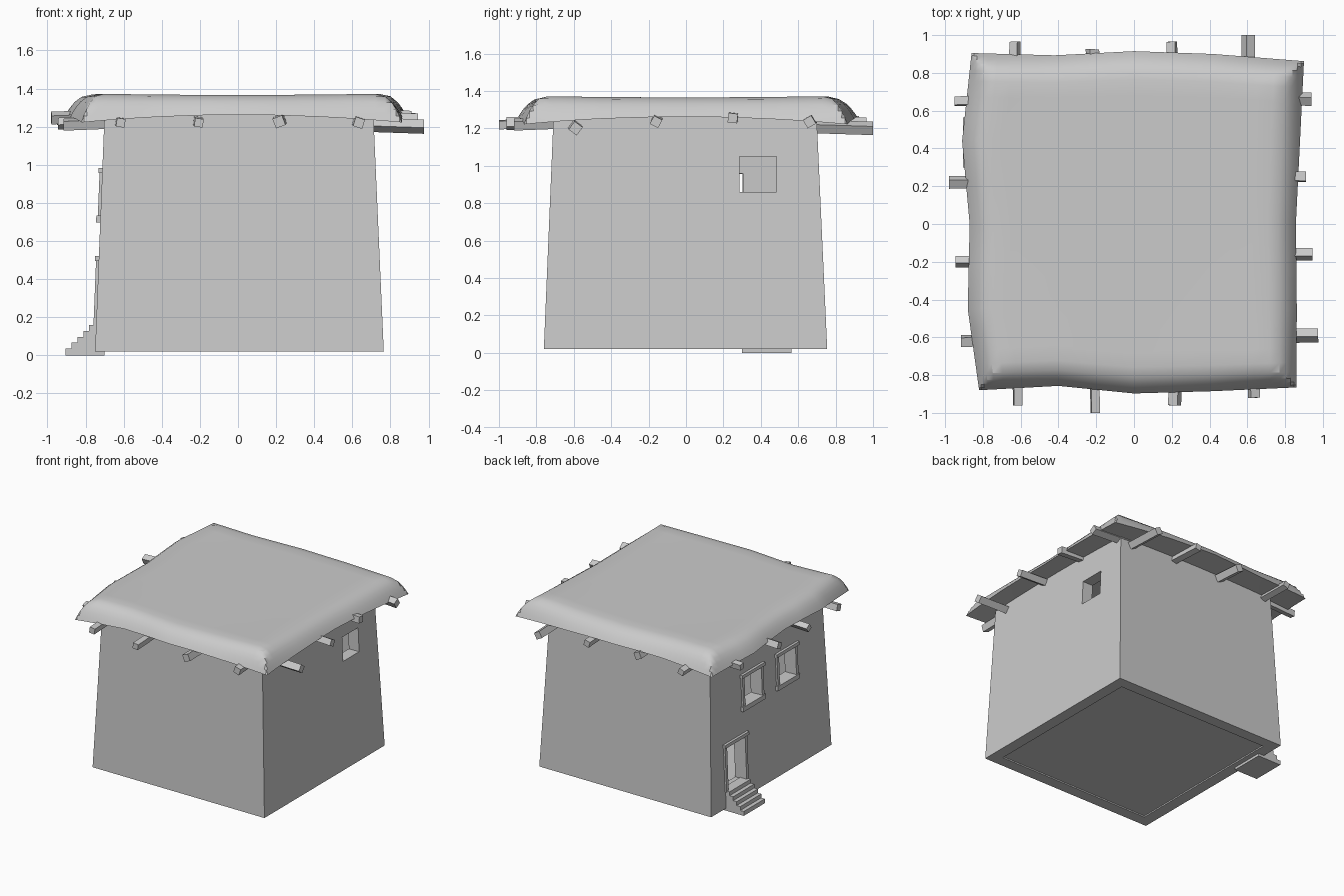
import bpy, bmesh, math, random
from mathutils import Vector, Matrix

if "Cube" in bpy.data.objects:
    bpy.data.objects.remove(bpy.data.objects["Cube"])

random.seed(4)

def make(name, verts, faces):
    me = bpy.data.meshes.new(name)
    bm = bmesh.new()
    vs = [bm.verts.new(v) for v in verts]
    for f in faces:
        bm.faces.new([vs[i] for i in f])
    bmesh.ops.remove_doubles(bm, verts=bm.verts, dist=1e-5)
    bmesh.ops.recalc_face_normals(bm, faces=bm.faces)
    bm.to_mesh(me)
    bm.free()
    ob = bpy.data.objects.new(name, me)
    bpy.context.collection.objects.link(ob)
    return ob

BOX = [(0, 1, 3, 2), (4, 6, 7, 5), (0, 4, 5, 1), (2, 3, 7, 6), (0, 2, 6, 4), (1, 5, 7, 3)]

def box(name, x0, x1, y0, y1, z0, z1):
    return make(name, [(x, y, z) for x in (x0, x1) for y in (y0, y1) for z in (z0, z1)], BOX)

# Tapered hollow walls
def loop(x0, x1, y0, y1, z):
    return [(x0, y0, z), (x1, y0, z), (x1, y1, z), (x0, y1, z)]

B, T, W = 0.02, 1.27, 0.09
wall_v = (loop(-.75, .765, -.76, .755, B) + loop(-.70, .71, -.708, .698, T)
          + loop(-.70 + W, .71 - W, -.708 + W, .698 - W, T)
          + loop(-.75 + W, .765 - W, -.76 + W, .755 - W, B))
wall_f = [(r * 4 + i, r * 4 + (i + 1) % 4, (r + 1) % 4 * 4 + (i + 1) % 4, (r + 1) % 4 * 4 + i)
          for r in range(4) for i in range(4)]
walls = make("walls", wall_v, wall_f)

# Openings: door and two windows on the left wall, one window on the right
WINDOWS = [(.085, .305), (-.345, -.13)]
WZ = (.73, .96)
DOOR = (.315, .55, .15, .50)
holes = [box("cut", -1, -.5, a, b, *WZ) for a, b in WINDOWS]
holes.append(box("cut", -1, -.5, *DOOR))
holes.append(box("cut", .5, 1, .285, .485, .86, 1.05))
bpy.context.view_layer.objects.active = walls
for h in holes:
    m = walls.modifiers.new("opening", 'BOOLEAN')
    m.operation, m.solver, m.object = 'DIFFERENCE', 'EXACT', h
    bpy.ops.object.modifier_apply(modifier=m.name)
    bpy.data.objects.remove(h)

# Floor set just above the wall base
box("floor", -.662, .677, -.672, .667, .03, .14)

# Timber frames, standing slightly proud of the leaning left wall
def wall_x(z):
    return -.75 + .05 * (z - B) / (T - B)

def timber(name, y0, y1, z0, z1, proud=.014):
    v = [(wall_x(z) + dx, y, z) for dx in (-proud, .04) for y in (y0, y1) for z in (z0, z1)]
    return make(name, v, BOX)

def frame(name, y0, y1, z0, z1, sill):
    t = .022
    timber(name + "_jamb", y0 - t, y0 + .004, z0, z1)
    timber(name + "_jamb", y1 - .004, y1 + t, z0, z1)
    timber(name + "_lintel", y0 - .04, y1 + .03, z1 - .004, z1 + t, .02)
    if sill:
        timber(name + "_sill", y0 - .03, y1 + .035, z0 - t - .01, z0 + .004, .022)

for a, b in WINDOWS:
    frame("window", a, b, *WZ, True)
frame("door", *DOOR, False)

# Stairs: stepped profile extruded along y
prof = [(-.70, 0), (-.905, 0)]
for i in range(5):
    x = -.905 + .031 * i
    prof += [(x, .035 + .031 * i), (x + .031, .035 + .031 * i)]
prof += [(-.70, .159)]
n = len(prof)
make("stairs", [(x, y, z) for y in (.30, .565) for x, z in prof],
     [tuple(range(n)), tuple(range(n, 2 * n))]
     + [(i, (i + 1) % n, n + (i + 1) % n, n + i) for i in range(n)])

# Roof: sagging pillow over an uneven outline (five points per side)
FRONT = [(-.82, -.88), (-.40, -.857), (0, -.897), (.42, -.885), (.86, -.865)]
BACK = [(-.86, .905), (-.42, .893), (0, .915), (.42, .90), (.90, .862)]
LEFT = [(-.82, -.88), (-.88, -.45), (-.87, 0), (-.91, .44), (-.86, .905)]
RIGHT = [(.86, -.865), (.862, -.45), (.857, 0), (.878, .42), (.90, .862)]

def along(pts, t):
    s = min(3.9999, (t + 1) * 2)
    i = int(s)
    return Vector(pts[i]).lerp(Vector(pts[i + 1]), s - i)

def plan(u, v):
    a, b = (u + 1) / 2, (v + 1) / 2
    ruled = along(FRONT, u).lerp(along(BACK, u), b) + along(LEFT, v).lerp(along(RIGHT, v), a)
    flat = Vector(FRONT[0]).lerp(Vector(FRONT[4]), a).lerp(Vector(BACK[0]).lerp(Vector(BACK[4]), a), b)
    return ruled - flat

def under(u, v):
    return 1.262 - .04 * u * u * v * v

def top(u, v):
    d = min(1, (1 - max(abs(u), abs(v))) / .16)
    f = 1 - (1 - d) ** 2.3
    return under(u, v) * (1 - f) + f * (1.366 + .012 * u * u * v * v)

half = [1, .985, .965, .94, .90, .84, .75, .62, .5, .25]
S = [-h for h in half] + [0] + half[::-1]
N = len(S)
verts, faces = [], []
for zf in (top, under):
    o = len(verts)
    verts += [(*plan(u, v), zf(u, v)) for v in S for u in S]
    faces += [(o + j * N + i, o + j * N + i + 1, o + (j + 1) * N + i + 1, o + (j + 1) * N + i)
              for j in range(N - 1) for i in range(N - 1)]
roof = make("thatch_roof", verts, faces)
bpy.ops.object.select_all(action='DESELECT')
roof.select_set(True)
bpy.context.view_layer.objects.active = roof
bpy.ops.object.shade_smooth_by_angle(angle=math.radians(35))

# Roof beams: position along the wall, tip distance, tip height
BEAMS = {
    -90: [(-.615, .96, 1.22), (-.205, 1.0, 1.22), (.215, .96, 1.225), (.635, .92, 1.22)],
    90: [(-.63, .965, 1.225), (-.22, .925, 1.23), (.2, .965, 1.23), (.605, 1.0, 1.2)],
    180: [(.65, .95, 1.235), (.22, .98, 1.245), (-.2, .945, 1.215), (-.62, .915, 1.21)],
    0: [(.66, .94, 1.235), (.25, .91, 1.255), (-.16, .945, 1.235), (-.59, .975, 1.2)],
}
for ang, row in BEAMS.items():
    out = Vector((round(math.cos(math.radians(ang))), round(math.sin(math.radians(ang))), 0))
    side = Vector((abs(out.y), abs(out.x), 0))
    for s, tip, z in row:
        end = out * tip + side * s + Vector((0, 0, z))
        start = out * .62 + side * (s + random.uniform(-.01, .01)) + Vector((0, 0, z + .012))
        axis = (end - start).normalized()
        h = random.uniform(.022, .028)
        roll = Matrix.Rotation(random.uniform(-.7, .7), 3, axis)
        p = roll @ side * h
        q = roll @ Vector((0, 0, 1)) * h
        make("roof_beam", [c + a * p + b * q for c in (start, end) for a in (-1, 1) for b in (-1, 1)], BOX)
